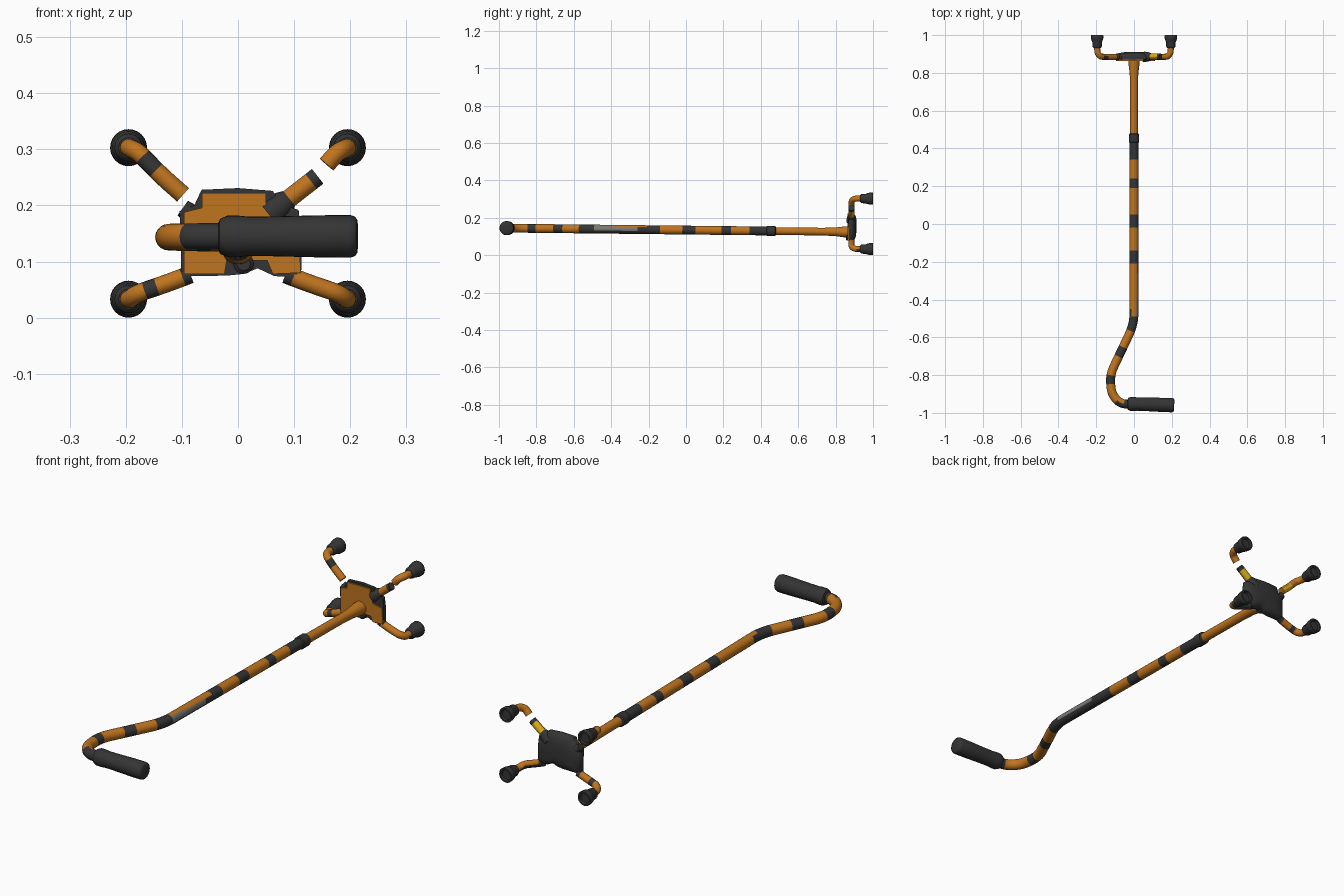
import bpy, bmesh, math
from mathutils import Vector

if "Cube" in bpy.data.objects:
    bpy.data.objects.remove(bpy.data.objects["Cube"])

def mat(name, rgb):
    m = bpy.data.materials.new(name)
    m.diffuse_color = (*rgb, 1)
    m.use_nodes = True
    m.node_tree.nodes["Principled BSDF"].inputs["Base Color"].default_value = m.diffuse_color
    return m

ORANGE, DARK, GREY, YELLOW = range(4)
MATS = [mat("wood orange", (0.53, 0.177, 0.014)), mat("charcoal", (0.035, 0.035, 0.035)),
        mat("worn grey", (0.19, 0.19, 0.185)), mat("yellow", (0.72, 0.43, 0.01))]

def loft(name, rings, rule, angle=40):
    """Skin equal-length point rings; rule(axis point, face normal) gives the material."""
    bm = bmesh.new()
    vr = [[bm.verts.new(p) for p in r] for r in rings]
    mids = [sum(r, Vector()) / len(r) for r in rings]
    n = len(vr[0])
    at = []
    for k, (a, b) in enumerate(zip(vr, vr[1:])):
        for i in range(n):
            j = (i + 1) % n
            bm.faces.new((a[i], a[j], b[j], b[i]))
            at.append((mids[k] + mids[k + 1]) / 2)
    bm.faces.new(vr[0])
    bm.faces.new(vr[-1])
    at += [mids[0], mids[-1]]
    bmesh.ops.recalc_face_normals(bm, faces=bm.faces)
    for f, c in zip(bm.faces, at):
        f.material_index = rule(c, f.normal) if callable(rule) else rule
    me = bpy.data.meshes.new(name)
    bm.to_mesh(me)
    bm.free()
    for m in MATS:
        me.materials.append(m)
    ob = bpy.data.objects.new(name, me)
    bpy.context.collection.objects.link(ob)
    bpy.ops.object.select_all(action='DESELECT')
    ob.select_set(True)
    bpy.context.view_layer.objects.active = ob
    bpy.ops.object.shade_smooth_by_angle(angle=math.radians(angle))
    return ob

def circle(c, t, r, n):
    """Ring of n points round direction t."""
    t = t.normalized()
    up = Vector((0, 0, 1)) if abs(t.z) < 0.95 else Vector((0, 1, 0))
    u = t.cross(up).normalized()
    v = u.cross(t)
    return [c + u * (r * math.cos(2 * math.pi * k / n)) + v * (r * math.sin(2 * math.pi * k / n))
            for k in range(n)]

def lathe(name, origin, axis, profile, rule, n=24):
    """Profile of (distance along axis, radius)."""
    o, a = Vector(origin), Vector(axis).normalized()
    return loft(name, [circle(o + a * d, a, r, n) for d, r in profile], rule)

def round_path(pts, cut, step):
    """Polyline with rounded corners, resampled finely."""
    p = [Vector(q) for q in pts]
    out = [p[0]]
    def line_to(q):
        a = out[-1]
        k = max(1, round((q - a).length / step))
        out.extend(a.lerp(q, i / k) for i in range(1, k + 1))
    for a, b, c in zip(p, p[1:], p[2:]):
        d = min(cut, (a - b).length * 0.48, (c - b).length * 0.48)
        s, e = b + (a - b).normalized() * d, b + (c - b).normalized() * d
        line_to(s)
        for i in range(1, 7):
            t = i / 6
            out.append(s.lerp(b, t).lerp(b.lerp(e, t), t))
    line_to(p[-1])
    return out

def tube(name, pts, r, rule, cut=0.05, n=20, step=0.005):
    path = round_path(pts, cut, step)
    rings = []
    for i, c in enumerate(path):
        t = path[min(i + 1, len(path) - 1)] - path[max(i - 1, 0)]
        rings.append(circle(c, t, r, n))
    return loft(name, rings, rule)

def axis_z(y):
    return 0.145 - 0.011 * (y + 0.96)

# upper shaft with its bent neck and striped paint
STRIPES = [(0.34, 0.46), (0.19, 0.24), (-0.02, 0.05), (-0.21, -0.14), (-0.56, -0.49),
           (-0.70, -0.65), (-0.85, -0.80)]
def shaft_rule(c, nrm):
    if c.y < -0.9 and c.x > (-0.085 if nrm.y < 0 else -0.05):
        return DARK
    # worn patch along the right and lower side, reaching higher near the bend
    top = 0.8 if c.y < -0.4 else 0.5
    if -0.5 < c.y < -0.21 and nrm.z < top and (nrm.x > 0.4 or nrm.z < -0.6):
        return GREY if -0.49 < c.y < -0.26 and nrm.x > 0.4 and nrm.z > -0.3 else DARK
    # worn patch on the left of the bend
    if -0.52 < c.y < -0.45 and nrm.x < -0.5:
        return DARK
    return DARK if any(a < c.y < b for a, b in STRIPES) else ORANGE

shaft_pts = [(0, 0.47), (0, -0.53), (-0.128, -0.80), (-0.118, -0.90), (-0.075, -0.95), (-0.01, -0.957)]
tube("shaft", [(x, y, axis_z(y)) for x, y in shaft_pts], 0.0235, shaft_rule, cut=0.06)

# lower shaft, flared where it meets the base
lathe("lower_shaft", (0, 0.46, axis_z(0.46)), (0, 0.42, -0.005),
      [(0, 0.0205), (0.27, 0.0205), (0.34, 0.023), (0.385, 0.029), (0.42, 0.030)], ORANGE)
# locking collar
lathe("collar", (0, 0.43, axis_z(0.43)), (0, 1, 0),
      [(0, 0.023), (0.004, 0.0275), (0.046, 0.0275), (0.05, 0.021)], DARK)

# hand grip
lathe("grip", (-0.035, -0.952, 0.145), (1, -0.03, 0),
      [(0, 0.024), (0.003, 0.031), (0.016, 0.037), (0.035, 0.037), (0.055, 0.035), (0.10, 0.0355),
       (0.18, 0.0375), (0.235, 0.038), (0.244, 0.035), (0.248, 0.029)], DARK, n=28)

# base hub: dark domed body behind a flat orange face
hub = [(-0.065, 0.228), (0, 0.231), (0.062, 0.226), (0.075, 0.203), (0.108, 0.192), (0.113, 0.15),
       (0.113, 0.085), (0.100, 0.073), (0.065, 0.074), (0.035, 0.088), (0.01, 0.078), (-0.02, 0.075),
       (-0.09, 0.074), (-0.102, 0.085), (-0.102, 0.14), (-0.104, 0.19), (-0.078, 0.20)]
def outline(pts, y, s):
    return [Vector((x * s, y, 0.145 + (z - 0.145) * s)) for x, z in pts]
loft("base_hub", [outline(hub, y, s) for y, s in
     [(0.870, 1), (0.886, 1), (0.896, 0.93), (0.904, 0.78), (0.909, 0.55), (0.911, 0.25)]], DARK, 50)
face = [(-0.064, 0.222), (0.05, 0.222), (0.05, 0.192), (0.062, 0.18), (0.062, 0.16), (0.108, 0.15),
        (0.112, 0.08), (0.062, 0.078), (0.052, 0.102), (-0.02, 0.102), (-0.024, 0.078),
        (-0.096, 0.078), (-0.096, 0.188), (-0.064, 0.196)]
loft("base_face", [outline(face, 0.864, 1), outline(face, 0.872, 1)], ORANGE, 30)
# lug under the shaft
lathe("base_lug", (0.01, 0.855, 0.096), (0, 1, 0), [(0, 0.012), (0.006, 0.018), (0.03, 0.018)], DARK, 16)

# rubber feet and legs
FOOT = [(0, 0.018), (0.004, 0.0225), (0.012, 0.025), (0.032, 0.0255), (0.037, 0.029), (0.044, 0.0295),
        (0.048, 0.032), (0.066, 0.033), (0.069, 0.031), (0.069, 0.024), (0.060, 0.021), (0.060, 0.008)]

def lower_left_paint(c, n):
    return DARK if c.x > -0.1 or -0.166 < c.x < -0.148 else ORANGE
def lower_right_paint(c, n):
    # dark underneath and behind
    return DARK if c.x < 0.1 or (n.z < 0.1 and n.y > -0.1) else ORANGE
def upper_left_paint(c, n):
    if -0.169 < c.x < -0.149 and n.y < 0.3:
        return DARK
    return YELLOW if c.x > -0.145 and n.y > 0.5 and n.z < 0.4 else ORANGE
def stub_paint(c, n):
    if c.x < 0.092 or c.x > 0.132:
        return DARK
    return YELLOW if n.y > 0.1 else ORANGE

for sx, side in ((-1, "left"), (1, "right")):
    for level, fz, start in (("upper", 0.303, None), ("lower", 0.033, (sx * 0.085, 0.885, 0.077))):
        lathe(f"{level}_{side}_foot", (sx * 0.195, 0.931, fz), (0, 1, 0), FOOT, DARK)
        if level == "lower":
            # lower legs run unbroken from the hub
            inner = [start, (sx * 0.13, 0.884, 0.060)]
            paint = lower_left_paint if sx < 0 else lower_right_paint
        elif sx < 0:
            # this leg is parted from the hub by a small gap
            inner, paint = [(-0.098, 0.884, 0.219), (-0.14, 0.884, 0.256)], upper_left_paint
        else:
            # only the tip of this leg; its stub follows below
            inner, paint = [(0.158, 0.885, 0.273)], ORANGE
        dz = 0.018 if level == "lower" else -0.012
        bend = [(sx * 0.178, 0.886, fz + dz * 0.6), (sx * 0.194, 0.905, fz)]
        tube(f"{level}_{side}_leg", inner + bend + [(sx * 0.195, 0.94, fz)], 0.016, paint, 0.03, 16)

lathe("upper_left_socket", (-0.07, 0.885, 0.175), (-0.035, 0, 0.025), [(0, 0.02), (0.035, 0.016)], DARK, 16)
tube("upper_right_leg_stub", [(0.06, 0.885, 0.188), (0.142, 0.885, 0.252)], 0.0165, stub_paint, 0.02, 16)
lathe("upper_right_socket", (0.055, 0.885, 0.184), (0.082, 0, 0.064),
      [(0, 0.028), (0.03, 0.024), (0.045, 0.0175)], DARK, 16)
